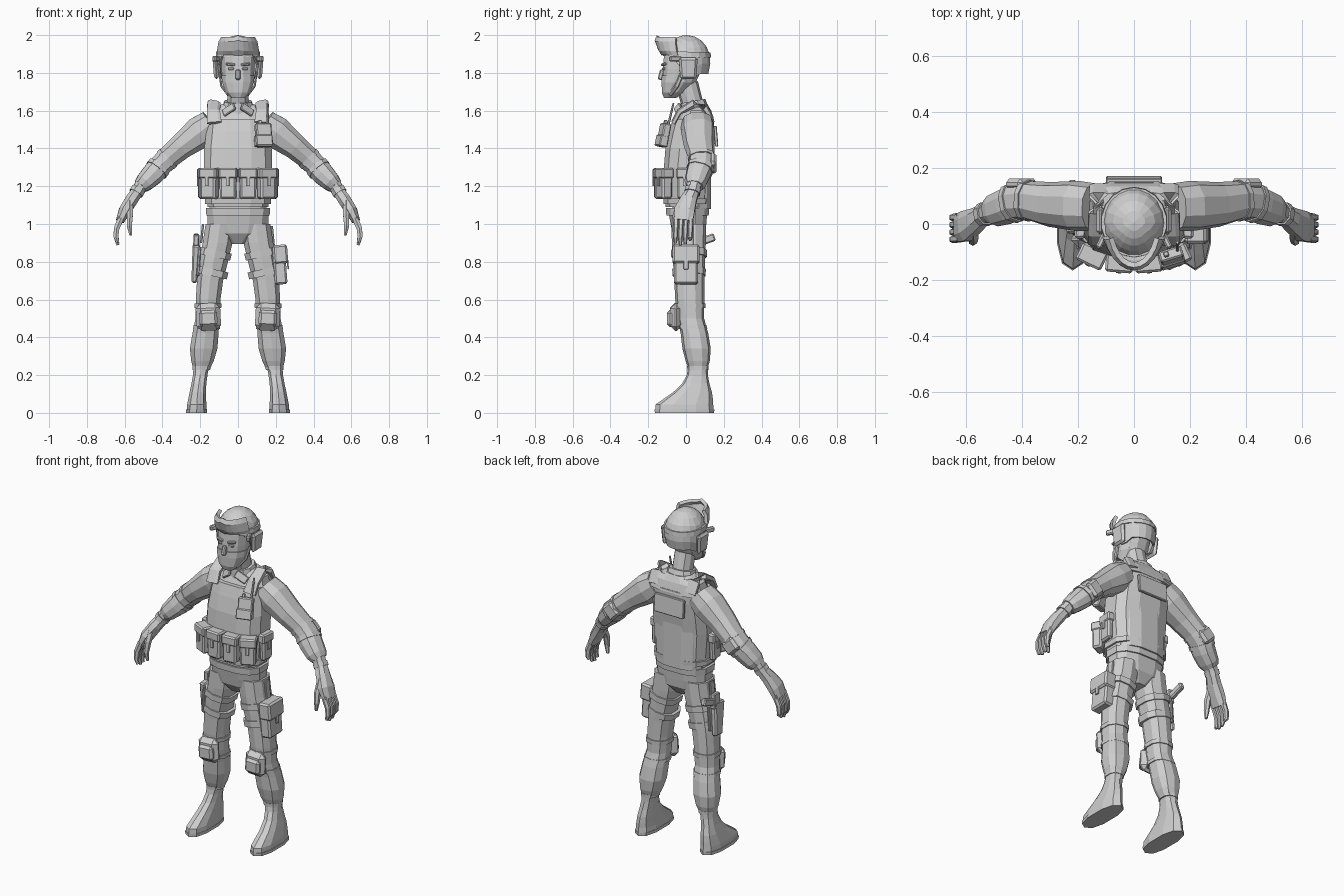
import bpy, bmesh, math
from mathutils import Vector, Euler

grey = bpy.data.materials.new("plain_grey")
grey.diffuse_color = (0.62, 0.62, 0.62, 1)


def finish(name, bm):
    """Turn a bmesh into a flat shaded object."""
    bmesh.ops.remove_doubles(bm, verts=bm.verts, dist=0.0004)
    bmesh.ops.recalc_face_normals(bm, faces=bm.faces)
    me = bpy.data.meshes.new(name)
    bm.to_mesh(me)
    bm.free()
    me.materials.append(grey)
    ob = bpy.data.objects.new(name, me)
    bpy.context.collection.objects.link(ob)
    return ob


def skin(bm, rows, closed=True):
    n = len(rows[0])
    for a, b in zip(rows, rows[1:]):
        for i in range(n if closed else n - 1):
            j = (i + 1) % n
            bm.faces.new((a[i], a[j], b[j], b[i]))


def loft(name, rings, n=10, e=0.85, flat=False, s=1):
    """Skin rings (x, y, z, half depth in y, half width) along a path."""
    bm = bmesh.new()
    cs = [Vector(r[:3]) for r in rings]
    rows = []
    for k, r in enumerate(rings):
        t = Vector((0, 0, 1)) if flat else (cs[min(k + 1, len(cs) - 1)] - cs[max(k - 1, 0)]).normalized()
        b = Vector((0, 1, 0)).cross(t).normalized()
        a = t.cross(b)
        row = []
        for i in range(n):
            q = 2 * math.pi * (i + 0.5) / n
            c, d = math.cos(q), math.sin(q)
            p = cs[k] + b * r[4] * math.copysign(abs(c) ** e, c) + a * r[3] * math.copysign(abs(d) ** e, d)
            row.append(bm.verts.new((p.x * s, p.y, p.z)))
        rows.append(row)
    skin(bm, rows)
    bm.faces.new(rows[0])
    bm.faces.new(rows[-1])
    return finish(name, bm)


def box(name, c, size, rot=(0, 0, 0), bevel=0.008, taper=1.0, s=1):
    """Bevelled box; taper scales the bottom, s mirrors it in x."""
    bm = bmesh.new()
    bmesh.ops.create_cube(bm, size=1)
    m = Euler((rot[0], rot[1] * s, rot[2] * s)).to_matrix()
    for v in bm.verts:
        k = taper if v.co.z < 0 else 1
        v.co = m @ Vector((v.co.x * size[0] * k, v.co.y * size[1] * k, v.co.z * size[2]))
        v.co += Vector((c[0] * s, c[1], c[2]))
    if bevel:
        bmesh.ops.bevel(bm, geom=bm.edges[:], offset=bevel, segments=1, affect='EDGES')
    return finish(name, bm)


# Torso: shirt, vest, belt and hips
loft("shirt", [(0, .03, 1.08, .105, .155), (0, .03, 1.4, .105, .165), (0, .045, 1.55, .095, .165),
               (0, .055, 1.6, .08, .15), (0, .055, 1.635, .06, .085)], 12, .75, True)
loft("vest", [(0, .005, 1.09, .115, .165), (0, .005, 1.15, .12, .172), (0, .005, 1.3, .125, .185),
              (0, .015, 1.4, .127, .183), (0, .03, 1.49, .122, .172), (0, .04, 1.555, .112, .165)], 12, .7, True)
loft("vest_back_top", [(0, .115, 1.54, .038, .155), (0, .105, 1.6, .03, .15), (0, .095, 1.625, .018, .12)], 8, .6, True)
loft("waist_band", [(0, .005, 1.105, .126, .178), (0, .005, 1.135, .128, .18)], 12, .7, True)
loft("belt", [(0, .008, 1.045, .115, .172), (0, .008, 1.085, .118, .175)], 12, .75, True)
loft("hips", [(0, .015, .895, .05, .045), (0, .015, .95, .09, .14), (0, .013, 1.0, .097, .165),
              (0, .01, 1.06, .105, .168)], 12, .75, True)
box("back_panel", (0, .158, 1.465), (.2, .018, .11), (.08, 0, 0), .004)

# Neck and collar
loft("neck", [(0, .045, 1.58, .065, .065), (0, .03, 1.65, .058, .058), (0, .005, 1.74, .06, .058)], 10, .9)
loft("collar", [(0, .045, 1.595, .08, .095), (0, .035, 1.65, .068, .074)], 10, .85)

# Head, mask and face
loft("head", [(0, -.085, 1.67, .03, .035), (0, -.065, 1.695, .06, .062), (0, -.035, 1.75, .09, .083),
              (0, -.02, 1.82, .105, .09), (0, -.01, 1.89, .11, .092), (0, 0, 1.95, .08, .07)], 12, .85, True)
loft("face_mask", [(0, -.085, 1.667, .033, .037), (0, -.067, 1.695, .062, .066), (0, -.04, 1.75, .092, .087),
                   (0, -.03, 1.785, .101, .09)], 12, .85, True)
box("nose", (0, -.132, 1.79), (.024, .025, .055), (-.25, 0, 0), .006)

# Helmet: dome with a rim raised at the brow
bm = bmesh.new()
N, rows = 18, []
for k in range(7):
    row = []
    for i in range(N):
        q = 2 * math.pi * i / N
        front = -math.sin(q)
        low = 1.885 if front > .6 else 1.84 if front > .3 else 1.775 if front > -.4 else 1.795
        lo = -math.asin(min(1, (1.865 - low) / .17)) if low < 1.865 else math.asin((low - 1.865) / .135)
        f = lo + (math.pi / 2 - lo) * k / 6
        h = .17 if f < 0 else .135
        row.append(bm.verts.new((.116 * math.cos(q) * math.cos(f), .005 + .126 * math.sin(q) * math.cos(f),
                                 1.865 + h * math.sin(f))))
    rows.append(row)
skin(bm, rows)
helmet = finish("helmet", bm)
mod = helmet.modifiers.new("thickness", 'SOLIDIFY')
mod.thickness = .012

# Goggles pushed up on the brow
bm = bmesh.new()
rows = []
for z, rx, ry in ((1.895, .118, .128), (1.915, .119, .148), (1.965, .11, .166), (1.99, .095, .155)):
    rows.append([bm.verts.new((rx * math.sin(q), -ry * math.cos(q),
                               z - (.012 * math.cos(q * 6) if z < 1.9 and abs(q) < .4 else 0) + .008 * (abs(q) < .1)))
                 for q in [math.radians(d) for d in range(-70, 71, 14)]])
skin(bm, rows, False)
goggles = finish("goggles", bm)
mod = goggles.modifiers.new("thickness", 'SOLIDIFY')
mod.thickness = .02
loft("goggle_strap", [(0, .005, 1.885, .128, .12), (0, .006, 1.912, .124, .117)], 18, 1, False)

# Radio with antenna
box("radio", (.135, -.118, 1.47), (.085, .04, .125), (-.2, 0, .3), .006)
box("radio_pocket", (.135, -.128, 1.44), (.092, .045, .06), (-.2, 0, .3), .005)
box("radio_knob", (.115, -.108, 1.54), (.018, .018, .02), (-.2, 0, .3), .003)
loft("antenna", [(.155, -.095, 1.52, .007, .007), (.155, -.066, 1.64, .005, .005)], 6, 1)

for s, side in ((1, "left"), (-1, "right")):
    def L(name, rings, n=10, e=.85, flat=False):
        return loft(side + "_" + name, rings, n, e, flat, s)

    def B(name, c, size, rot=(0, 0, 0), bevel=.008, taper=1.0):
        return box(side + "_" + name, c, size, rot, bevel, taper, s)

    # Vest shoulder straps and collar flap
    L("shoulder_strap", [(.125, -.068, 1.535, .012, .04), (.13, -.035, 1.595, .016, .036),
                         (.128, .04, 1.635, .022, .036), (.125, .1, 1.62, .02, .036), (.12, .135, 1.56, .012, .04)], 8, .6)
    B("collar_flap", (.048, -.038, 1.605), (.075, .014, .045), (-.5, .55, .35), .004)

    # Brow, eye, ear cover and chin strap
    B("brow", (.04, -.118, 1.845), (.05, .016, .014), (0, -.1, .3), .004)
    B("eye", (.037, -.118, 1.822), (.03, .009, .013), (0, 0, .3), .003)
    B("ear_cover", (.117, .012, 1.825), (.03, .1, .115), (0, .06, 0), .012, .85)
    B("helmet_rail", (.113, -.055, 1.875), (.022, .07, .03), (0, 0, .45), .006)
    L("chin_strap", [(.098, -.02, 1.8, .012, .006), (.088, -.05, 1.73, .012, .006), (.055, -.085, 1.685, .012, .006)], 6, .7)

    # Belt pouches with flaps
    for nm, x, y, w, r in (("inner", .052, -.138, .09, .08), ("outer", .15, -.115, .092, .45), ("side", .192, -.005, .085, 1.5)):
        dep = .035 if nm == "side" else .06
        B(nm + "_pouch", (x, y, 1.205), (w, dep, .145), (0, 0, r), .01, .94)
        B(nm + "_pouch_flap", (x, y, 1.268), (w + .008, dep + .01, .055), (0, 0, r), .008)
        fx, fy = x + math.sin(r) * (dep / 2 + .004), y - math.cos(r) * (dep / 2 + .004)
        B(nm + "_pouch_tab", (fx, fy, 1.225), (.02, .008, .05), (0, 0, r), .002)

    # Arm: sleeve, cuff and elbow pad
    L("sleeve", [(.14, .06, 1.535, .085, .075), (.2, .064, 1.487, .09, .09), (.3, .07, 1.41, .08, .07),
                 (.37, .083, 1.35, .07, .063), (.415, .08, 1.305, .068, .062), (.45, .065, 1.265, .066, .062),
                 (.495, .05, 1.22, .06, .052), (.515, .045, 1.2, .045, .042)], 10, .85)
    L("elbow_strap", [(.368, .083, 1.352, .074, .068), (.383, .084, 1.337, .074, .068)])
    L("elbow_strap_low", [(.418, .079, 1.302, .073, .067), (.432, .073, 1.285, .073, .067)])
    B("elbow_pad", (.402, .142, 1.32), (.085, .04, .095), (0, .8, 0), .014)

    # Hand: palm, four fingers and thumb
    L("glove", [(.505, .045, 1.215, .042, .04), (.535, .035, 1.17, .036, .034), (.562, .015, 1.13, .045, .036),
                (.6, -.008, 1.07, .058, .034), (.625, -.014, 1.015, .054, .023)], 8, .85)
    L("glove_cuff", [(.526, .038, 1.185, .043, .041), (.54, .032, 1.163, .043, .041)], 8)
    for i in range(4):
        y, tip = -.052 + i * .026, (.9, .888, .893, .915)[i]
        L("finger_%d" % (i + 1), [(.618, y, 1.035, .014, .018), (.643, y - .002, .975, .014, .017),
                                  (.646, y - .004, .93, .013, .014), (.636, y - .004, tip, .008, .009)], 6, .9)
    L("thumb", [(.572, -.015, 1.115, .025, .02), (.572, -.05, 1.05, .02, .018), (.575, -.062, .99, .016, .015),
                (.568, -.058, .94, .008, .008)], 6, .9)

    # Leg: trousers, knee pad and boot
    L("trouser_leg", [(.095, .015, 1.0, .092, .08), (.108, .015, .9, .09, .082), (.13, .016, .8, .085, .08),
                      (.148, .018, .7, .08, .072), (.158, .02, .6, .077, .068), (.162, .026, .5, .07, .066),
                      (.172, .045, .42, .073, .072), (.182, .056, .34, .075, .076), (.188, .062, .275, .064, .062),
                      (.192, .064, .235, .05, .047)], 10, .82, True)
    for k, (x, z) in enumerate(((.118, .825), (.132, .725))):
        L("thigh_strap_%d" % (k + 1), [(x + .008, .016, z, .094 - k * .006, .09 - k * .004),
                                       (x, .016, z + .036, .095 - k * .006, .091 - k * .004)], 10, .82)
    L("knee_strap_top", [(.159, .022, .555, .08, .073), (.158, .021, .58, .082, .074)], 10, .82, True)
    L("knee_strap_low", [(.167, .036, .445, .077, .074), (.165, .032, .465, .076, .073)], 10, .82, True)
    B("knee_pad", (.157, -.054, .508), (.13, .06, .145), (0, .05, 0), .026)
    B("knee_cap", (.157, -.08, .5), (.095, .04, .085), (0, .05, 0), .014)
    L("boot", [(.218, -.008, .015, .155, .055), (.218, -.008, .045, .152, .053), (.216, .012, .075, .13, .049),
               (.213, .035, .11, .102, .045), (.207, .052, .155, .072, .041), (.2, .06, .2, .056, .04),
               (.194, .063, .245, .052, .043)], 10, .8, True)
    L("boot_sole", [(.219, -.008, 0, .157, .058), (.219, -.008, .018, .158, .058)], 10, .8, True)
    L("boot_cuff", [(.194, .063, .228, .056, .049), (.193, .063, .248, .057, .05)], 10, .85, True)

# Thigh pouch on the left leg
box("thigh_pouch", (.222, .0, .775), (.068, .13, .19), (0, -.08, 0), .01, .97)
box("thigh_pouch_flap", (.224, .0, .84), (.078, .142, .1), (0, -.08, 0), .01)
box("thigh_pouch_tab", (.264, .0, .785), (.008, .025, .05), (0, -.08, 0), .002)
box("thigh_pouch_hanger", (.185, .02, .93), (.012, .04, .12), (0, -.1, 0), .003)

# Holster and sidearm on the right leg
box("holster", (-.226, .02, .79), (.04, .09, .2), (.1, .06, 0), .008, .75)
box("holster_plate", (-.208, .02, .8), (.015, .12, .15), (0, .06, 0), .004)
box("sidearm_slide", (-.222, .035, .9), (.03, .055, .09), (.1, .06, 0), .005)
box("sidearm_grip", (-.22, .105, .915), (.03, .1, .042), (.35, 0, 0), .007)
box("holster_hanger", (-.19, .02, .95), (.012, .04, .1), (0, .1, 0), .003)
